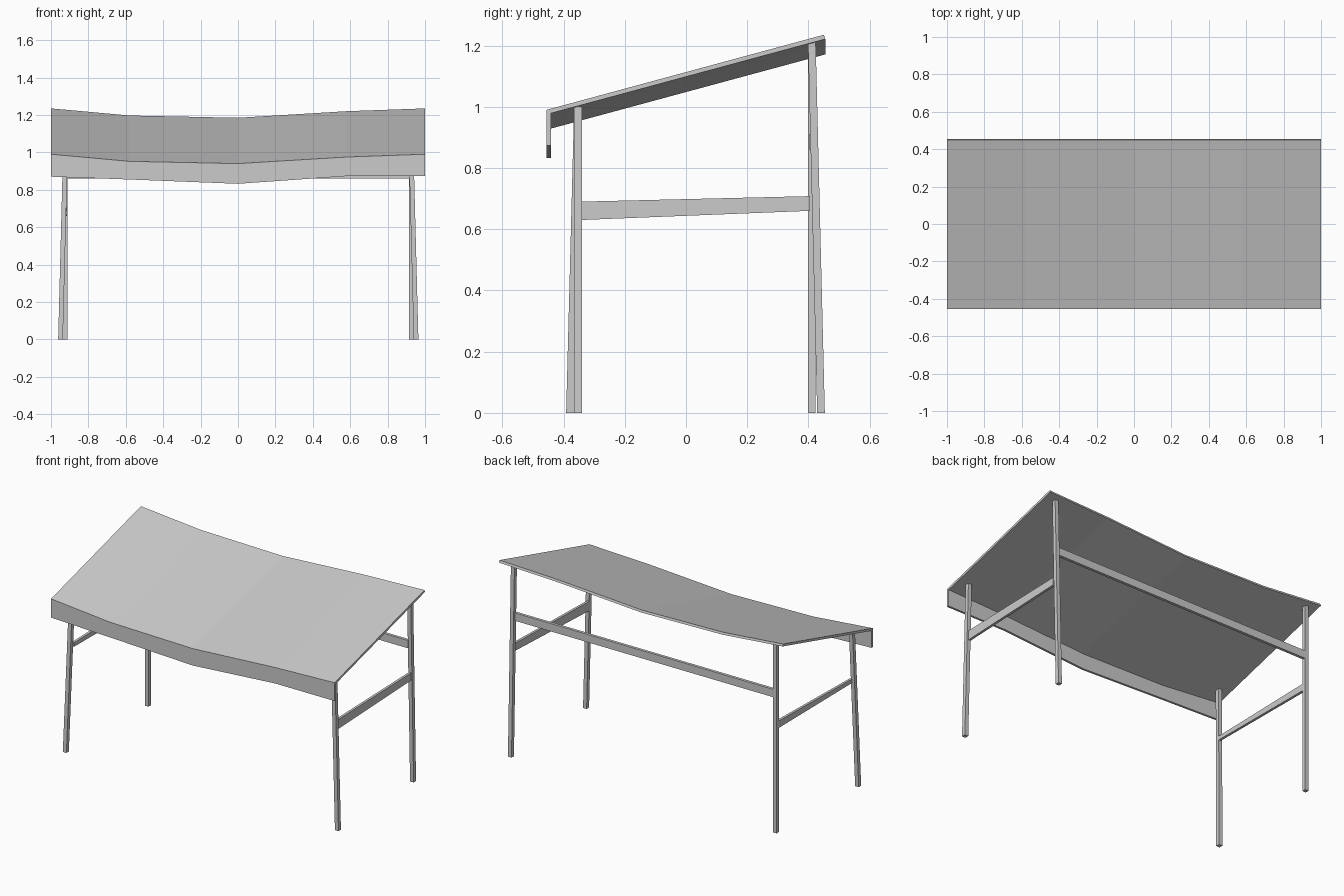
import bpy

if "Cube" in bpy.data.objects:
    bpy.data.objects.remove(bpy.data.objects["Cube"])

def make(name, verts, faces):
    me = bpy.data.meshes.new(name)
    me.from_pydata(verts, [], faces)
    me.update()
    ob = bpy.data.objects.new(name, me)
    bpy.context.collection.objects.link(ob)
    return ob

def loft(name, sections):
    """Closed solid through a row of four-point sections."""
    verts = [v for s in sections for v in s]
    n = len(sections)
    faces = [(3, 2, 1, 0), tuple(4 * (n - 1) + k for k in range(4))]
    for i in range(n - 1):
        for k in range(4):
            a, b = 4 * i + k, 4 * i + (k + 1) % 4
            faces.append((a, b, b + 4, a + 4))
    ob = make(name, verts, faces)
    return ob

# Sagging sloped canopy and hanging front valance: x, front top z, valance bottom z
stations = [(-1, .99, .87), (-.58, .952, .855), (0, .94, .832),
            (.58, .975, .873), (1, .99, .873)]
RISE, T = .245, .014
loft("canopy", [[(x, -.455, z), (x, -.451, z - T),
                 (x, .455, z + RISE - T), (x, .45, z + RISE)]
                for x, z, _ in stations])
loft("front_valance", [[(x, -.455, z - .001), (x, -.455, b),
                        (x, -.441, b), (x, -.441, z - .008)]
                       for x, z, b in stations])

# Thin square legs, some leaning outward at the foot
def leg(name, x, y, top, dx, dy):
    h = .0125
    ring = [(-h, -h), (h, -h), (h, h), (-h, h)]
    loft(name, [[(x + dx + a, y + dy + b, 0) for a, b in ring],
                [(x + a, y + b, top) for a, b in ring]])

LEAN = .026
leg("front_left_leg", -.923, -.353, 1.0, -LEAN, -LEAN)
leg("front_right_leg", .926, -.353, 1.0, LEAN, 0)
leg("back_left_leg", -.923, .411, 1.21, 0, 0)
leg("back_right_leg", .926, .411, 1.21, 0, LEAN + .004)

# Side rails running front to back
def side_rail(name, x, front, back, w=.008):
    loft(name, [[(x - w, y, z0), (x + w, y, z0), (x + w, y, z1), (x - w, y, z1)]
                for y, (z0, z1) in ((-.345, front), (.405, back))])

side_rail("left_rail", -.923, (.665, .69), (.66, .705))
side_rail("right_rail", .93, (.63, .69), (.66, .708))

# Long rail between the back legs
loft("back_rail", [[(x, .402, .86), (x, .42, .86), (x, .42, .91), (x, .402, .91)]
                   for x in (-.915, .918)])

# Consistent outward normals
import bmesh
for ob in bpy.context.collection.objects:
    bm = bmesh.new()
    bm.from_mesh(ob.data)
    bmesh.ops.recalc_face_normals(bm, faces=bm.faces)
    bm.to_mesh(ob.data)
    bm.free()
